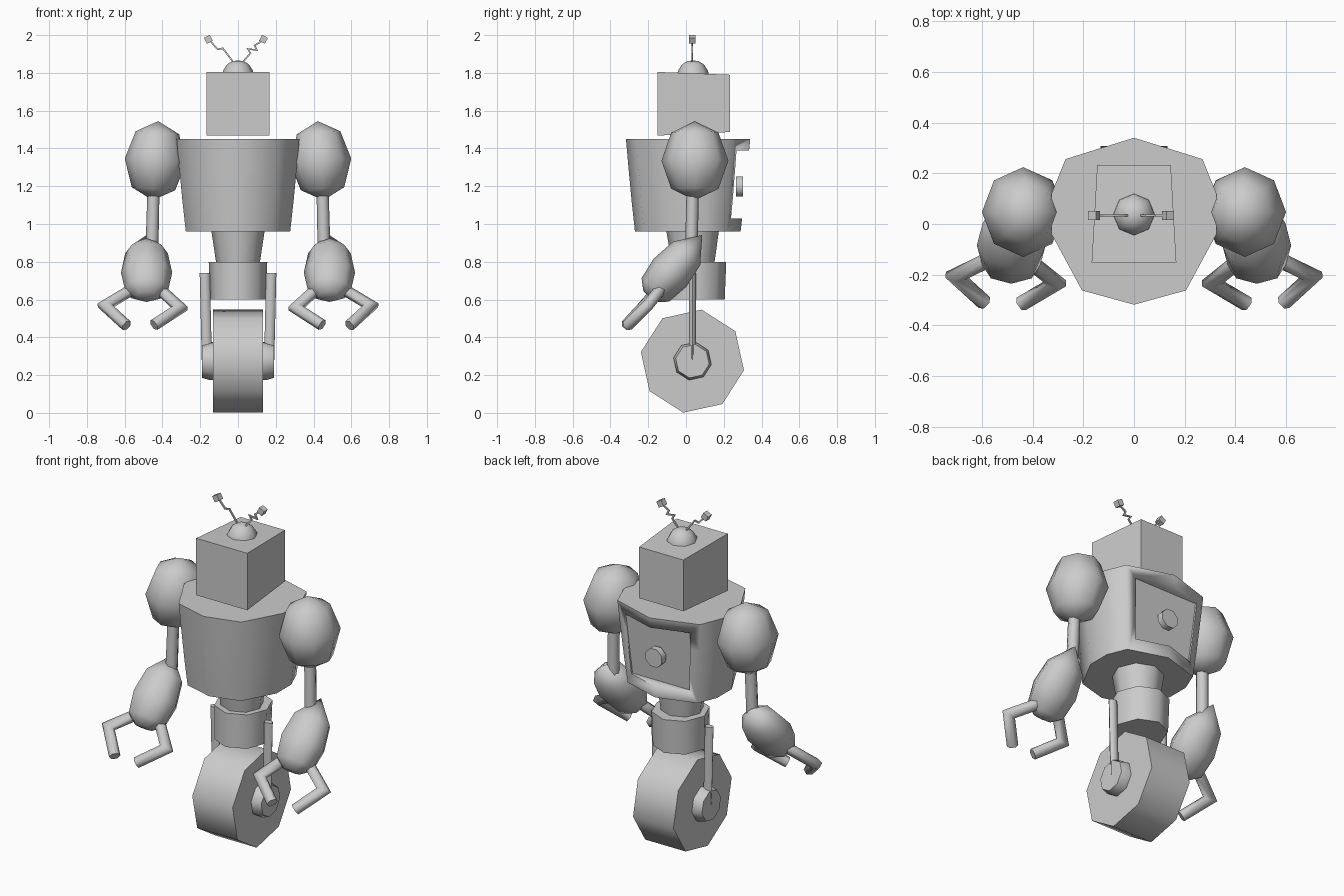
import bpy, bmesh, math
from mathutils import Vector, Matrix

if "Cube" in bpy.data.objects:
    bpy.data.objects.remove(bpy.data.objects["Cube"])

AXIS_Y = 0.034  # common centre line of wheel, waist, arms and head


def finish(name, bm, angle=50, mirror=False):
    """Shade smooth below the angle, keep sharper edges, make the object."""
    bmesh.ops.recalc_face_normals(bm, faces=bm.faces)
    for f in bm.faces:
        f.smooth = True
    for e in bm.edges:
        e.smooth = e.calc_face_angle(0) < math.radians(angle)
    mesh = bpy.data.meshes.new(name)
    bm.to_mesh(mesh)
    bm.free()
    ob = bpy.data.objects.new(name, mesh)
    bpy.context.collection.objects.link(ob)
    if mirror:
        ob.modifiers.new("Mirror", 'MIRROR')
    return ob


def loft(name, rings, angle=50, mirror=False):
    """Skin a list of equal-length rings and cap both ends."""
    bm = bmesh.new()
    vs = [[bm.verts.new(p) for p in r] for r in rings]
    n = len(vs[0])
    for a, b in zip(vs, vs[1:]):
        for i in range(n):
            j = (i + 1) % n
            bm.faces.new((a[i], a[j], b[j], b[i]))
    bm.faces.new(vs[0])
    bm.faces.new(vs[-1])
    bmesh.ops.remove_doubles(bm, verts=bm.verts, dist=1e-5)
    return finish(name, bm, angle, mirror)


def ring(c, u, v, n=8, phase=0.0):
    c, u, v = Vector(c), Vector(u), Vector(v)
    return [c + u * math.cos(phase + k * math.tau / n) + v * math.sin(phase + k * math.tau / n)
            for k in range(n)]


def tube(name, pts, normal, r, n=6, mirror=False):
    """Mitred tube along a planar path."""
    pts = [Vector(p) for p in pts]
    normal = Vector(normal).normalized()
    dirs = [(b - a).normalized() for a, b in zip(pts, pts[1:])]
    dirs = [dirs[0]] + dirs + [dirs[-1]]
    rings = []
    for p, d1, d2 in zip(pts, dirs, dirs[1:]):
        t = (d1 + d2).normalized()
        side = normal.cross(t) * (r / max(t.dot(d1), 0.5))
        rings.append(ring(p, side, normal * r, n, math.pi / n))
    return loft(name, rings, 65, mirror)


def box(name, quads):
    """Box from four-point end loops."""
    return loft(name, quads, 30)


# Wheel and hubs
def x_disc(x, r):
    return ring((x, AXIS_Y, 0.274), (0, r, 0), (0, 0, r), 8, math.radians(-10))

loft("wheel", [x_disc(-0.132, 0.277), x_disc(0.132, 0.277)])
loft("wheel_hub", [x_disc(0.12, 0.102), x_disc(0.15, 0.102), x_disc(0.19, 0.09)], mirror=True)


# Fork struts, waist barrel and waist cone
def z_ring(x, y, z, rx, ry, n=8, phase=0.0):
    return ring((x, y, z), (rx, 0, 0), (0, ry, 0), n, phase)

loft("fork_strut", [z_ring(0.165, AXIS_Y, 0.28, 0.027, 0.018),
                    z_ring(0.176, AXIS_Y, 0.74, 0.027, 0.018)], mirror=True)
loft("waist_barrel", [z_ring(0, 0.045, 0.60, 0.15, 0.16), z_ring(0, 0.05, 0.80, 0.155, 0.163)])
loft("waist_cone", [z_ring(0, 0.037, 0.79, 0.115, 0.113), z_ring(0, 0.035, 0.97, 0.142, 0.14)])

# Torso: tapered shell with a recessed back panel
half = [(0, 0.34), (0.27, 0.256), (0.325, 0.12), (0.325, -0.04), (0.205, -0.262), (0, -0.318)]
outline = half + [(-x, y) for x, y in half[-2:0:-1]]
torso = loft("torso", [[(x * s, y * s, z) for x, y in outline]
                       for z, s in ((0.96, 0.85), (1.12, 0.905), (1.29, 0.955), (1.45, 1.0))], 60)
cutter = box("recess_cutter", [
    [(-w, y, z), (w, y, z), (w, 0.5, z), (-w, 0.5, z)]
    for w, y, z in ((0.19, 0.228, 1.03), (0.215, 0.256, 1.39))])
cutter.hide_render = True
cutter.hide_viewport = True
cut = torso.modifiers.new("Recess", 'BOOLEAN')
cut.operation = 'DIFFERENCE'
cut.object = cutter

# Back knob
loft("back_knob", [ring((0, y, 1.198), (0.057, 0, 0), (0, 0, 0.057), 8, math.pi / 8)
                   for y in (0.264, 0.302)])

# Head: box narrowing to the back, front and back kept flat
box("head", [
    [(-w, y, lo), (w, y, lo), (w, y, hi), (-w, y, hi)]
    for w, y, lo, hi in ((0.167, -0.152, 1.468, 1.805), (0.145, 0.232, 1.487, 1.79))])

# Dome on the head
dome = [(0.084, 1.785), (0.08, 1.81), (0.058, 1.845), (0.03, 1.862), (0.0, 1.866)]
loft("head_dome", [z_ring(0, 0.037, z, r, r) for r, z in dome])

# Zigzag antennae with small box tips
zigzags = {
    "left": [(-0.02, 1.85), (-0.08, 1.93), (-0.108, 1.925), (-0.152, 1.975)],
    "right": [(0.02, 1.85), (0.066, 1.905), (0.052, 1.927), (0.1, 1.92), (0.088, 1.945), (0.125, 1.968)],
}
for side, path in zigzags.items():
    tube(side + "_antenna", [(x, AXIS_Y, z) for x, z in path], (0, 1, 0), 0.006, 4)
    s = -1 if side == "left" else 1
    bm = bmesh.new()
    bmesh.ops.create_cube(bm, size=0.035, matrix=Matrix.Translation((s * 0.142 - (0.015 if s < 0 else 0.007) + 0.0, AXIS_Y, 1.978))
                          @ Matrix.Rotation(s * math.radians(28), 4, 'Y'))
    finish(side + "_antenna_tip", bm, 30)

# Shoulders: low-poly balls
bm = bmesh.new()
bmesh.ops.create_uvsphere(bm, u_segments=8, v_segments=4, radius=1,
                          matrix=Matrix.Translation((0.437, 0.047, 1.335))
                          @ Matrix.Rotation(math.radians(-4), 4, 'Y')
                          @ Matrix.Diagonal((0.163, 0.177, 0.21, 1)))
finish("shoulder", bm, 80, True)

# Upper arms
loft("upper_arm", [z_ring(0.456, 0.028, 0.85, 0.034, 0.033), z_ring(0.447, 0.036, 1.2, 0.032, 0.033)],
     mirror=True)

# Forearms: turned shape leaning forward
centre = Vector((0.484, -0.065, 0.765))
along = Vector((0, -0.65, -0.76))
across = Vector((0, 0.76, -0.65))
profile = [(-0.232, 0.0), (-0.105, 0.095), (0.03, 0.114), (0.15, 0.096), (0.195, 0.045), (0.2, 0.0)]
loft("forearm", [ring(centre + along * t, (r * 1.19, 0, 0), across * r) for t, r in profile],
     80, True)

# Claw fingers
fingers = {
    "outer_finger": [(0.55, -0.13, 0.66), (0.705, -0.205, 0.567), (0.59, -0.31, 0.462)],
    "inner_finger": [(0.42, -0.14, 0.66), (0.305, -0.232, 0.555), (0.445, -0.315, 0.465)],
}
for name, p in fingers.items():
    a, b, c = map(Vector, p)
    tube(name, p, (b - a).cross(c - b), 0.031, 6, True)
